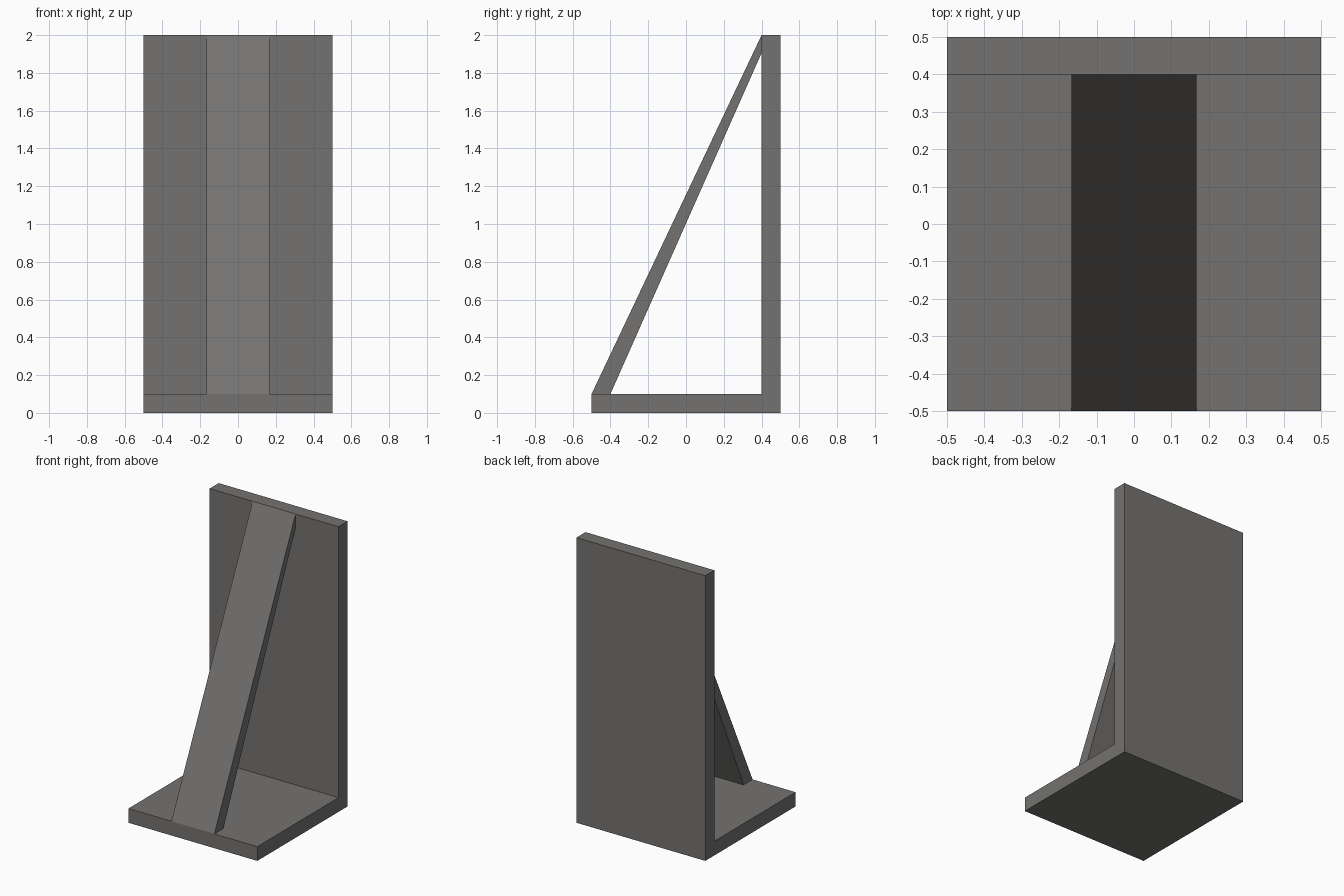
import bpy
import bmesh

if "Cube" in bpy.data.objects:
    bpy.data.objects.remove(bpy.data.objects["Cube"])

# Dark grey finish shared by both parts
dark_grey = bpy.data.materials.new("dark_grey")
dark_grey.diffuse_color = (0.175, 0.17, 0.165, 1)
dark_grey.use_nodes = True
dark_grey.node_tree.nodes["Principled BSDF"].inputs["Base Color"].default_value = dark_grey.diffuse_color


def extrude_profile(name, profile, width):
    """Extrude a side profile of (y, z) points along x, centred on x = 0."""
    bm = bmesh.new()
    face = bm.faces.new([bm.verts.new((-width / 2, y, z)) for y, z in profile])
    result = bmesh.ops.extrude_face_region(bm, geom=[face])
    moved = [v for v in result["geom"] if isinstance(v, bmesh.types.BMVert)]
    bmesh.ops.translate(bm, verts=moved, vec=(width, 0, 0))
    bmesh.ops.recalc_face_normals(bm, faces=bm.faces)
    mesh = bpy.data.meshes.new(name)
    bm.to_mesh(mesh)
    bm.free()
    mesh.materials.append(dark_grey)
    obj = bpy.data.objects.new(name, mesh)
    bpy.context.collection.objects.link(obj)
    return obj


# Base plate and upright back plate as one L-shaped bracket
extrude_profile("angle_bracket", [(-0.5, 0), (0.5, 0), (0.5, 2), (0.4, 2),
                                  (0.4, 0.1), (-0.5, 0.1)], 1.0)

# Sloping brace from the front edge of the base to the top of the upright
extrude_profile("diagonal_brace", [(-0.5, 0.1), (-0.4, 0.1),
                                   (0.4, 1.905), (0.4, 2)], 1 / 3)
